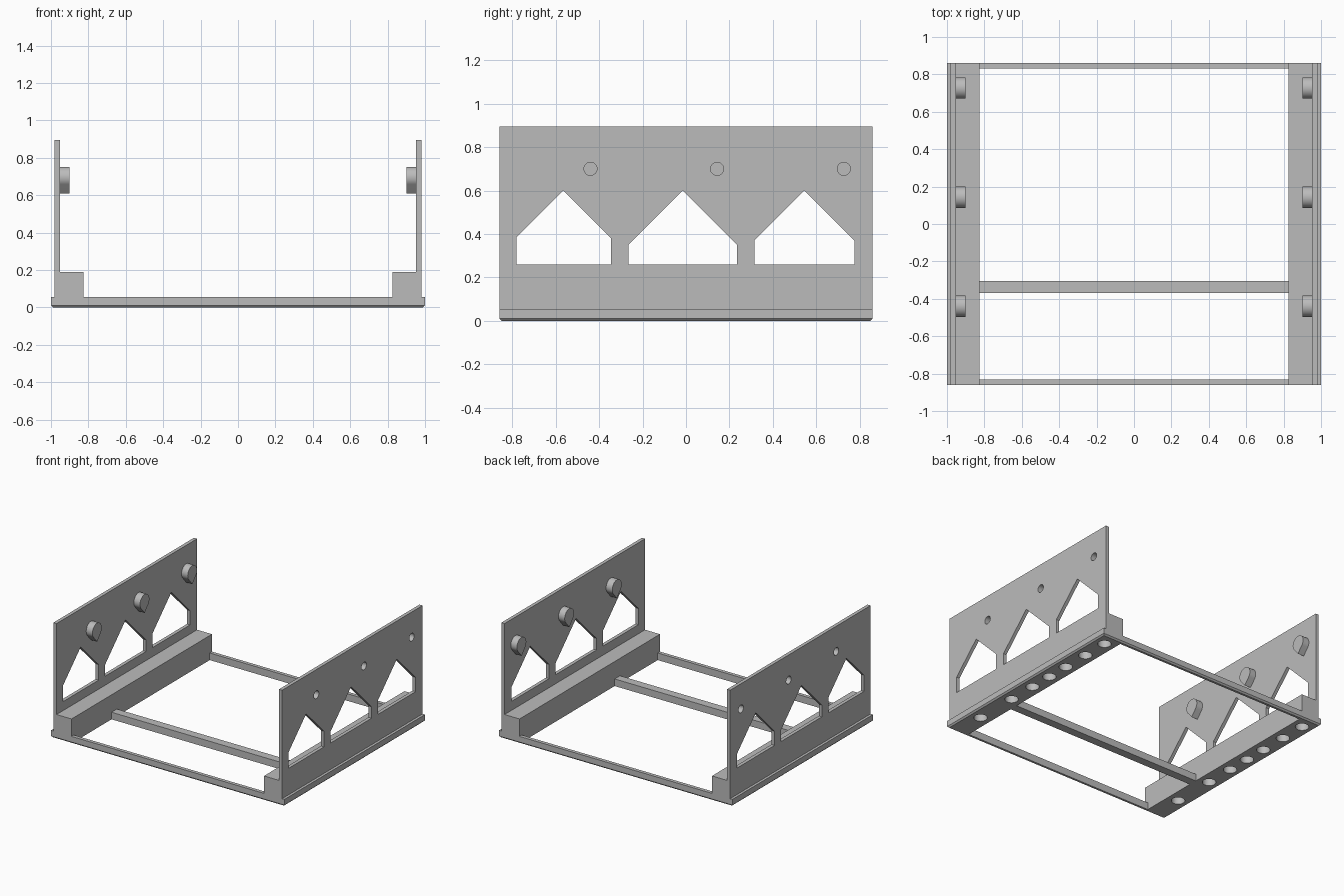
import bpy, bmesh, math
from mathutils import Vector

cube = bpy.data.objects.get("Cube")
if cube:
    bpy.data.objects.remove(cube, do_unlink=True)

grey = bpy.data.materials.new("plain grey")
grey.use_nodes = True
COLOUR = (0.5, 0.5, 0.5, 1)
grey.diffuse_color = COLOUR
grey.node_tree.nodes["Principled BSDF"].inputs["Base Color"].default_value = COLOUR


def prism(name, outline, axis, start, end, chamfer=0):
    """Extrude a 2D outline along an axis, with an optional chamfer at the start."""
    def place(u, v, w):
        return {"x": (w, u, v), "y": (u, w, v), "z": (u, v, w)}[axis]
    bm = bmesh.new()
    face = bm.faces.new([bm.verts.new(place(u, v, start)) for u, v in outline])
    new = bmesh.ops.extrude_face_region(bm, geom=[face])["geom"]
    step = Vector(place(0, 0, end - start))
    bmesh.ops.translate(bm, vec=step, verts=[g for g in new if isinstance(g, bmesh.types.BMVert)])
    bmesh.ops.recalc_face_normals(bm, faces=bm.faces[:])
    if chamfer:
        rim = [e for e in bm.edges if all(abs(v.co.z - start) < 1e-5 for v in e.verts)]
        bmesh.ops.bevel(bm, geom=rim, offset=chamfer, segments=1, affect="EDGES")
    mesh = bpy.data.meshes.new(name)
    bm.to_mesh(mesh)
    bm.free()
    mesh.materials.append(grey)
    ob = bpy.data.objects.new(name, mesh)
    bpy.context.collection.objects.link(ob)
    return ob


def rect(u0, u1, v0, v1):
    return [(u0, v0), (u1, v0), (u1, v1), (u0, v1)]


def arc(u, v, r, first=0, sweep=360, n=40):
    angles = [math.radians(first + sweep * i / n) for i in range(n if sweep == 360 else n + 1)]
    return [(u + r * math.cos(a), v + r * math.sin(a)) for a in angles]


def activate(ob):
    bpy.ops.object.select_all(action="DESELECT")
    ob.select_set(True)
    bpy.context.view_layer.objects.active = ob


def cut(ob, cutters):
    activate(ob)
    for c in cutters:
        c.hide_render = True
        mod = ob.modifiers.new("cut", "BOOLEAN")
        mod.operation, mod.solver, mod.object = "DIFFERENCE", "EXACT", c
        bpy.ops.object.modifier_apply(modifier=mod.name)


HALF = 0.86          # half depth of the frame
INNER = 0.825        # inner edge of the side rails
BASE = 0.055         # height of the base frame
PEG_Z = 0.695
PEGS = (-0.44, 0.143, 0.727)
SOCKETS = (-0.6, -0.26, -0.03, 0.155, 0.335, 0.55, 0.76)
WINDOWS = ((-0.78, -0.345, -0.565), (-0.265, 0.235, -0.015), (0.315, 0.775, 0.545))
helpers = []

# Base frame with two openings, leaving front, middle and back bars
base = prism("base_frame", rect(-1, 1, -HALF, HALF), "z", 0, BASE, chamfer=0.011)
openings = [prism("opening_cutter", rect(-INNER, INNER, y0, y1), "z", -0.1, 0.2)
            for y0, y1 in ((-0.832, -0.37), (-0.305, 0.832))]
cut(base, openings)
helpers += openings

for side, s in (("left", 1), ("right", -1)):
    # Rail and upright wall as one L-shaped profile
    profile = [(INNER, BASE), (0.98, BASE), (0.98, 0.895), (0.953, 0.895),
               (0.953, 0.19), (INNER, 0.19)]
    wall = prism(side + "_wall", [(s * x, z) for x, z in profile], "y", -HALF, HALF)

    # Gabled windows
    gables = []
    for y0, y1, top in WINDOWS:
        outline = [(y0, 0.26), (y1, 0.26), (y1, 0.6 - (y1 - top)),
                   (top, 0.6), (y0, 0.6 - (top - y0))]
        gables.append(prism("window_cutter", outline, "x", s * 0.9, s * 1.05))

    # Round sockets under the rail, and bores from outside into the pegs
    sockets = [prism("socket_cutter", arc(s * 0.91, y, 0.048), "z", -0.05, 0.11) for y in SOCKETS]
    bores = [prism("bore_cutter", arc(y, 0.7, 0.03), "x", s * 0.92, s * 1.05) for y in PEGS]
    cut(base, sockets)
    cut(wall, gables + sockets + bores)

    # Teardrop pegs on the inner face
    for i, y in enumerate(PEGS):
        drop = arc(y, PEG_Z, 0.057, -40, 260) + [(y, PEG_Z - 0.087)]
        peg = prism(f"{side}_peg_{i + 1}", drop, "x", s * 0.9, s * 0.953)
        cut(peg, [bores[i]])
        activate(peg)
        bpy.ops.object.shade_smooth_by_angle(angle=math.radians(30))
    helpers += gables + sockets + bores
    activate(wall)
    bpy.ops.object.shade_smooth_by_angle(angle=math.radians(30))

activate(base)
bpy.ops.object.shade_smooth_by_angle(angle=math.radians(30))

for h in helpers:
    bpy.data.objects.remove(h, do_unlink=True)
